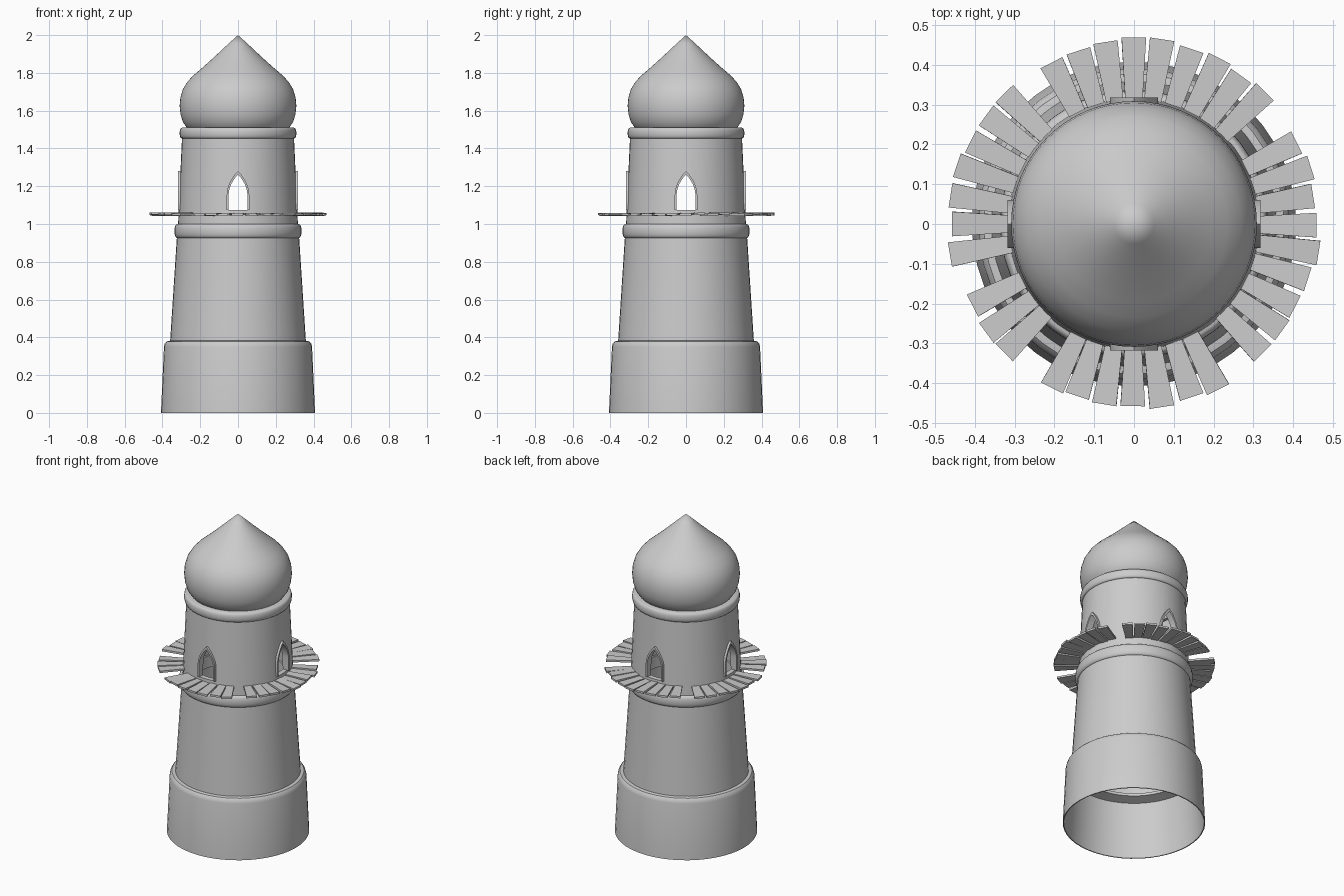
import bpy
import bmesh
import random
from math import sin, cos, pi, radians
from mathutils import Matrix

random.seed(4)
if "Cube" in bpy.data.objects:
    bpy.data.objects.remove(bpy.data.objects["Cube"])

# One plain stone colour
stone = bpy.data.materials.new("grey_stone")
stone.use_nodes = True
GREY = (0.6, 0.6, 0.6, 1)
stone.diffuse_color = GREY
stone.node_tree.nodes["Principled BSDF"].inputs["Base Color"].default_value = GREY


def finish(name, bm, smooth=True):
    bmesh.ops.remove_doubles(bm, verts=bm.verts, dist=1e-5)
    bmesh.ops.recalc_face_normals(bm, faces=bm.faces)
    mesh = bpy.data.meshes.new(name)
    bm.to_mesh(mesh)
    bm.free()
    mesh.materials.append(stone)
    obj = bpy.data.objects.new(name, mesh)
    bpy.context.collection.objects.link(obj)
    if smooth:
        shade(obj)
    return obj


def activate(obj):
    bpy.ops.object.select_all(action='DESELECT')
    obj.select_set(True)
    bpy.context.view_layer.objects.active = obj


def shade(obj):
    activate(obj)
    bpy.ops.object.shade_smooth_by_angle(angle=radians(35))


def lathe(name, profile, steps=48, closed=True):
    """Spin a (radius, height) profile round the z axis."""
    bm = bmesh.new()
    verts = [bm.verts.new((r, 0, z)) for r, z in profile]
    pairs = list(zip(verts, verts[1:]))
    if closed:
        pairs.append((verts[-1], verts[0]))
    edges = [bm.edges.new(p) for p in pairs]
    bmesh.ops.spin(bm, geom=verts + edges, axis=(0, 0, 1), cent=(0, 0, 0),
                   angle=2 * pi, steps=steps)
    return finish(name, bm)


def band(name, radius, low, high, depth):
    """Moulding ring with a rounded outer face."""
    mid, half = (low + high) / 2, (high - low) / 2
    outer = [(radius - depth + depth * cos(a) ** 0.6, mid + half * sin(a))
             for a in (radians(t) for t in range(-80, 81, 20))]
    return lathe(name, [(radius - 0.06, low)] + outer + [(radius - 0.06, high)])


def arch(half, sill, spring, tip):
    """Pointed arch outline as (across, height) points."""
    side = [(half * cos(t * pi / 12) ** 0.85, spring + (tip - spring) * (t / 6) ** 0.95)
            for t in range(6)]
    right = [(half, sill)] + side
    return right + [(0, tip)] + [(-x, z) for x, z in reversed(right)]


def cut_arch(obj, outline, angle):
    """Cut an arched passage right through an object."""
    bm = bmesh.new()
    face = bm.faces.new([bm.verts.new((x, -0.6, z)) for x, z in outline])
    geom = bmesh.ops.extrude_face_region(bm, geom=[face])["geom"]
    moved = [v for v in geom if isinstance(v, bmesh.types.BMVert)]
    bmesh.ops.translate(bm, verts=moved, vec=(0, 1.2, 0))
    bm.transform(Matrix.Rotation(angle, 4, 'Z'))
    cutter = finish("window_cutter", bm, False)
    cutter.hide_render = True
    mod = obj.modifiers.new("window", 'BOOLEAN')
    mod.operation, mod.object, mod.solver = 'DIFFERENCE', cutter, 'EXACT'
    activate(obj)
    bpy.ops.object.modifier_apply(modifier=mod.name)
    bpy.data.objects.remove(cutter)


# Hollow base with a rounded shoulder
lathe("base", [(0.408, 0), (0.392, 0.35), (0.388, 0.366), (0.378, 0.378), (0.36, 0.382),
               (0.32, 0.382), (0.32, 0.365), (0.38, 0.35), (0.402, 0)])

# Tapering shafts
lathe("lower_shaft", [(0.36, 0.37), (0.323, 0.94), (0.293, 0.94), (0.33, 0.37)])
upper = lathe("upper_shaft", [(0.318, 0.98), (0.296, 1.47), (0.266, 1.47), (0.288, 0.98)])

# Moulding bands
band("lower_band", 0.337, 0.925, 1.0, 0.022)
band("upper_band", 0.309, 1.452, 1.51, 0.018)

# Windows on the four sides, each with a thin surround
SILL, SPRING = 1.075, 1.15
opening = arch(0.05, SILL, SPRING, 1.262)
surround = arch(0.06, SILL, SPRING, 1.28)
for k in range(2):
    cut_arch(upper, opening, k * pi / 2)
shade(upper)
for k, side in enumerate(("front", "left", "back", "right")):
    bm = bmesh.new()
    # Four corners per outline point: inner and outer, at front and rear
    rows = [[bm.verts.new((x, y, z)) for (x, z), y in
             ((i, -0.318), (o, -0.318), (o, -0.28), (i, -0.28))]
            for i, o in zip(opening, surround)]
    for a, b in zip(rows, rows[1:]):
        for j in range(4):
            n = (j + 1) % 4
            bm.faces.new((a[j], a[n], b[n], b[j]))
    bm.faces.new(rows[0])
    bm.faces.new(rows[-1])
    bm.transform(Matrix.Rotation(k * pi / 2, 4, 'Z'))
    finish(side + "_window_surround", bm)

# Balcony of slightly uneven radial planks, with a few missing
SLOTS = 40
MISSING = (4, 14, 22, 26, 34)
bm = bmesh.new()
for k in range(SLOTS):
    if k in MISSING:
        continue
    plank = bmesh.ops.create_cube(bm, size=1)["verts"]
    reach = random.uniform(0.455, 0.471)
    inner = 0.3
    for v in plank:
        outer_end = v.co.x > 0
        v.co.y *= 0.062 if outer_end else 0.042
        v.co.x = reach if outer_end else inner
        v.co.z *= 0.012
    turn = Matrix.Rotation(2 * pi * k / SLOTS + random.uniform(-0.008, 0.008), 4, 'Z')
    tilt = Matrix.Rotation(random.uniform(-0.05, 0.05), 4, 'X')
    lift = Matrix.Translation((0, 0, 1.052 + random.uniform(-0.003, 0.003)))
    bmesh.ops.transform(bm, matrix=lift @ turn @ tilt, verts=plank)
finish("balcony_planks", bm, False)

# Onion dome
lathe("dome", [(0, 1.49), (0.25, 1.49), (0.272, 1.512), (0.292, 1.54), (0.304, 1.58),
               (0.309, 1.625), (0.305, 1.67), (0.292, 1.713), (0.268, 1.753),
               (0.235, 1.788), (0.195, 1.822), (0.15, 1.862), (0.1, 1.908),
               (0.05, 1.955), (0, 2)], steps=64, closed=False)
